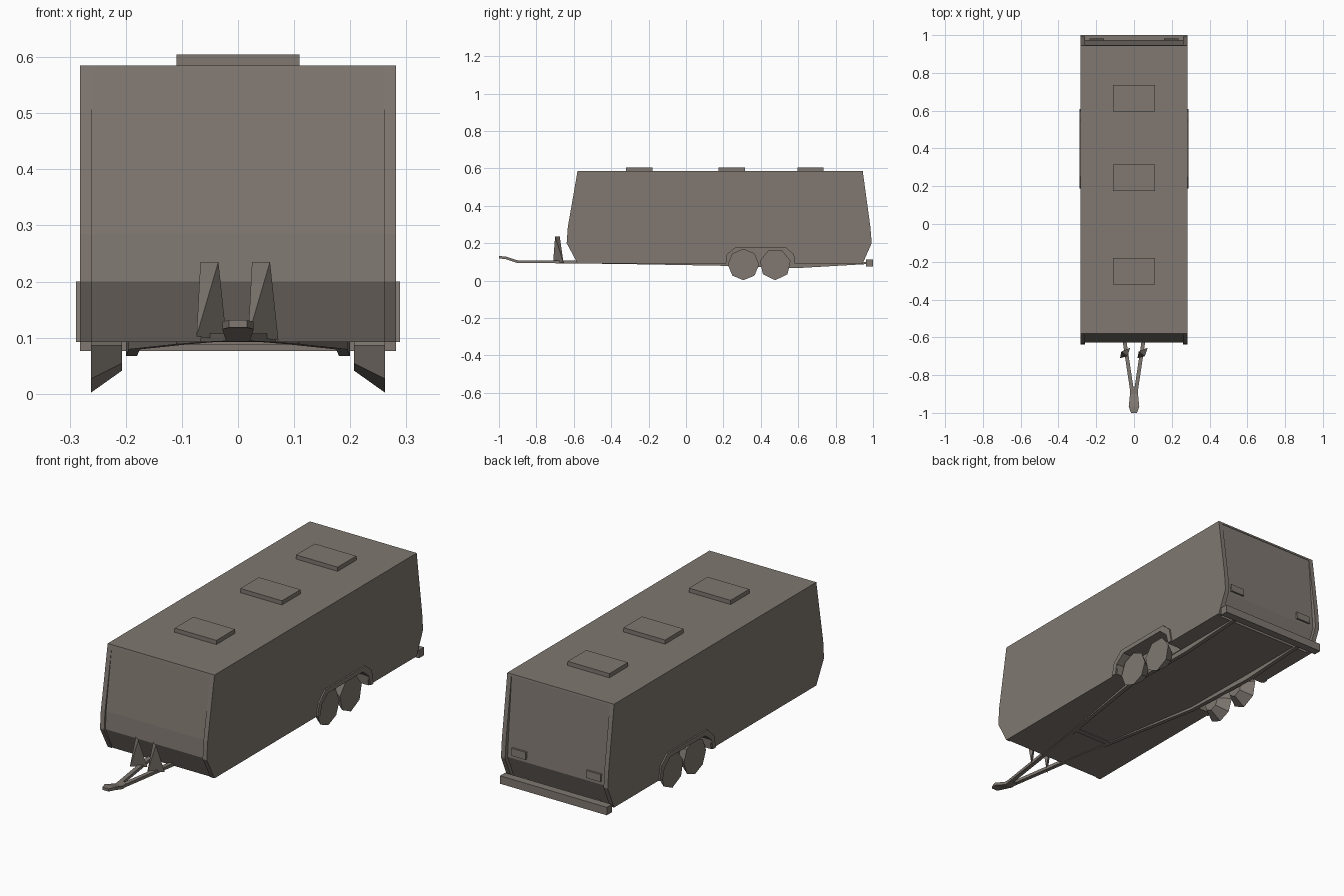
import bpy, bmesh, math

if "Cube" in bpy.data.objects:
    bpy.data.objects.remove(bpy.data.objects["Cube"])

paint = bpy.data.materials.new("warm grey")
paint.diffuse_color = (0.214, 0.187, 0.164, 1)
paint.use_nodes = True
paint.node_tree.nodes["Principled BSDF"].inputs["Base Color"].default_value = paint.diffuse_color


def make(name, verts, faces):
    bm = bmesh.new()
    vs = [bm.verts.new(v) for v in verts]
    for f in faces:
        bm.faces.new([vs[i] for i in f])
    bmesh.ops.recalc_face_normals(bm, faces=bm.faces)
    me = bpy.data.meshes.new(name)
    bm.to_mesh(me)
    bm.free()
    me.materials.append(paint)
    ob = bpy.data.objects.new(name, me)
    bpy.context.collection.objects.link(ob)
    return ob


def loft(name, rings):
    """Join rings of equal size into a capped solid."""
    n = len(rings[0])
    verts = [v for r in rings for v in r]
    faces = [list(range(n)), list(range(len(verts) - n, len(verts)))]
    for k in range(len(rings) - 1):
        for i in range(n):
            j = (i + 1) % n
            faces.append([k * n + i, k * n + j, (k + 1) * n + j, (k + 1) * n + i])
    return make(name, verts, faces)


def prism(name, profile, x0, x1):
    """Side profile of (y, z) points extruded along x."""
    return loft(name, [[(x, y, z) for y, z in profile] for x in (x0, x1)])


def box(name, x0, x1, y0, y1, z0, z1):
    return prism(name, [(y0, z0), (y1, z0), (y1, z1), (y0, z1)], x0, x1)


def beam(name, path, half):
    """Rectangular bar along y; path holds (x, y, bottom, top)."""
    return loft(name, [[(x - half, y, b), (x + half, y, b), (x + half, y, t), (x - half, y, t)]
                       for x, y, b, t in path])


def cut(ob, cutter):
    m = ob.modifiers.new("cut", 'BOOLEAN')
    m.operation, m.solver, m.object = 'DIFFERENCE', 'EXACT', cutter
    bpy.context.view_layer.objects.active = ob
    bpy.ops.object.modifier_apply(modifier=m.name)
    bpy.data.objects.remove(cutter)


# Body shell
body = prism("body", [(-0.58, 0.092), (-0.638, 0.20), (-0.632, 0.285), (-0.58, 0.585),
                      (0.945, 0.585), (0.986, 0.285), (0.993, 0.20), (0.945, 0.092)],
             -0.282, 0.282)

# End panels set back between the corner trims
cut(body, prism("front_recess", [(-0.581, 0.575), (-0.623, 0.285), (-0.628, 0.20),
                                 (-0.57, 0.08), (-0.8, 0.08), (-0.8, 0.575)], -0.26, 0.26))
cut(body, prism("rear_recess", [(0.944, 0.575), (0.968, 0.285), (0.974, 0.20),
                                (0.922, 0.08), (1.2, 0.08), (1.2, 0.575)], -0.26, 0.26))

# Wheel wells, fender arches and wheels
arch_in = [(0.21, 0.092), (0.22, 0.14), (0.268, 0.178), (0.53, 0.178), (0.575, 0.14), (0.587, 0.092)]
arch_out = [(0.187, 0.092), (0.20, 0.153), (0.25, 0.20), (0.55, 0.20), (0.597, 0.16), (0.61, 0.092)]
well = [(0.21, 0.05)] + arch_in[1:-1] + [(0.587, 0.05)]
for s, side in ((1, "right"), (-1, "left")):
    cut(body, prism("well_cutter", well, s * 0.203, s * 0.32))
    prism(side + "_fender", arch_out + arch_in[::-1], s * 0.27, s * 0.289)
    for y, sides, tag in ((0.307, 8, "front"), (0.477, 7, "rear")):
        rings = []
        for x, r in ((0.207, 0.045), (0.262, 0.084)):
            rings.append([(s * x, y + r * math.sin(2 * math.pi * i / sides),
                           0.086 - r * math.cos(2 * math.pi * i / sides)) for i in range(sides)])
        loft(f"{side}_{tag}_wheel", rings)

    # Chassis rail running from the drawbar to the bumper
    beam(side + "_rail", [(s * 0.008, -0.90, 0.094, 0.108), (s * 0.053, -0.60, 0.092, 0.107),
                          (s * 0.10, -0.30, 0.088, 0.104), (s * 0.185, 0.20, 0.079, 0.10),
                          (s * 0.19, 0.60, 0.067, 0.10), (s * 0.19, 0.965, 0.088, 0.10)], 0.01)

    # Tail light
    prism(side + "_tail_light", [(0.965, 0.215), (0.982, 0.215), (0.980, 0.25), (0.963, 0.25)],
          s * 0.16, s * 0.235)

box("cross_member", -0.11, 0.11, -0.31, -0.285, 0.088, 0.10)
box("rear_bumper", -0.282, 0.282, 0.962, 1.0, 0.076, 0.114)

# Hitch coupler
loft("hitch_coupler", [[(-w, y, b), (w, y, b), (w, y, t), (-w, y, t)] for w, y, b, t in
                       ((0.016, -1.0, 0.118, 0.131), (0.028, -0.965, 0.115, 0.129),
                        (0.021, -0.90, 0.093, 0.108), (0.018, -0.86, 0.093, 0.108))])

# Twin wedge-topped posts on the drawbar
for x, side in ((0.0, "right"), (-0.092, "left")):
    make(side + "_drawbar_post",
         [(x + 0.025, -0.675, 0.235), (x + 0.057, -0.70, 0.235),
          (x + 0.018, -0.71, 0.102), (x + 0.072, -0.655, 0.095)],
         [(0, 1, 2), (0, 1, 3), (0, 2, 3), (1, 2, 3)])

# Roof vents
for i, y in enumerate((-0.25, 0.245, 0.665)):
    box(f"roof_vent_{i + 1}", -0.11, 0.11, y - 0.07, y + 0.07, 0.58, 0.605)
